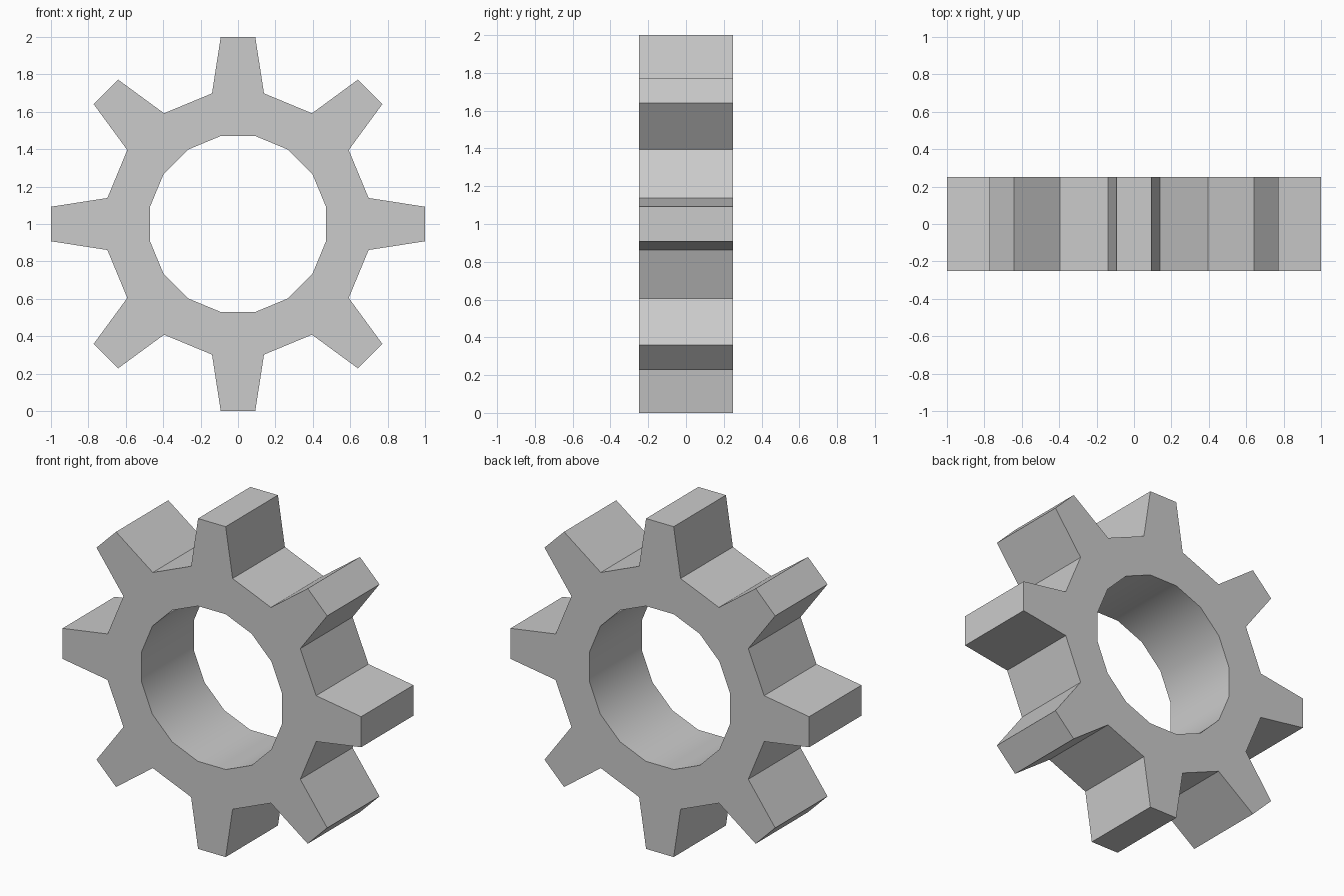
import bpy, bmesh
from math import sin, cos, pi, radians

if "Cube" in bpy.data.objects:
    bpy.data.objects.remove(bpy.data.objects["Cube"])

TEETH = 8
HOLE_R, ROOT_R, TIP_R = 0.479, 0.712, 1.004
ROOT_HALF, TIP_HALF = radians(11.25), radians(5.28)
HALF_DEPTH = 0.25

bm = bmesh.new()


def ring_vert(r, a):
    return bm.verts.new((r * sin(a), -HALF_DEPTH, 1 + r * cos(a)))


# Front profile: a ring with a tapered tooth on every second segment
sides = TEETH * 2
angles = [2 * pi * i / sides - ROOT_HALF for i in range(sides)]
hole = [ring_vert(HOLE_R, a) for a in angles]
root = [ring_vert(ROOT_R, a) for a in angles]
for i in range(sides):
    j = (i + 1) % sides
    outer = [root[i], root[j]]
    if i % 2 == 0:
        mid = angles[i] + ROOT_HALF
        outer = [root[i], ring_vert(TIP_R, mid - TIP_HALF),
                 ring_vert(TIP_R, mid + TIP_HALF), root[j]]
    bm.faces.new([hole[i]] + outer + [hole[j]])

# Extrude to full depth
ext = bmesh.ops.extrude_face_region(bm, geom=bm.faces[:], use_keep_orig=True)
bmesh.ops.translate(bm, vec=(0, 2 * HALF_DEPTH, 0),
                    verts=[g for g in ext["geom"] if isinstance(g, bmesh.types.BMVert)])
bmesh.ops.recalc_face_normals(bm, faces=bm.faces[:])

# Smooth hole wall with crisp rims, everything else flat
for f in bm.faces:
    f.smooth = all((v.co.x ** 2 + (v.co.z - 1) ** 2) < 0.3 for v in f.verts)
for e in bm.edges:
    e.smooth = all(f.smooth for f in e.link_faces)

mesh = bpy.data.meshes.new("gear")
bm.to_mesh(mesh)
bm.free()
gear = bpy.data.objects.new("gear", mesh)
bpy.context.collection.objects.link(gear)
